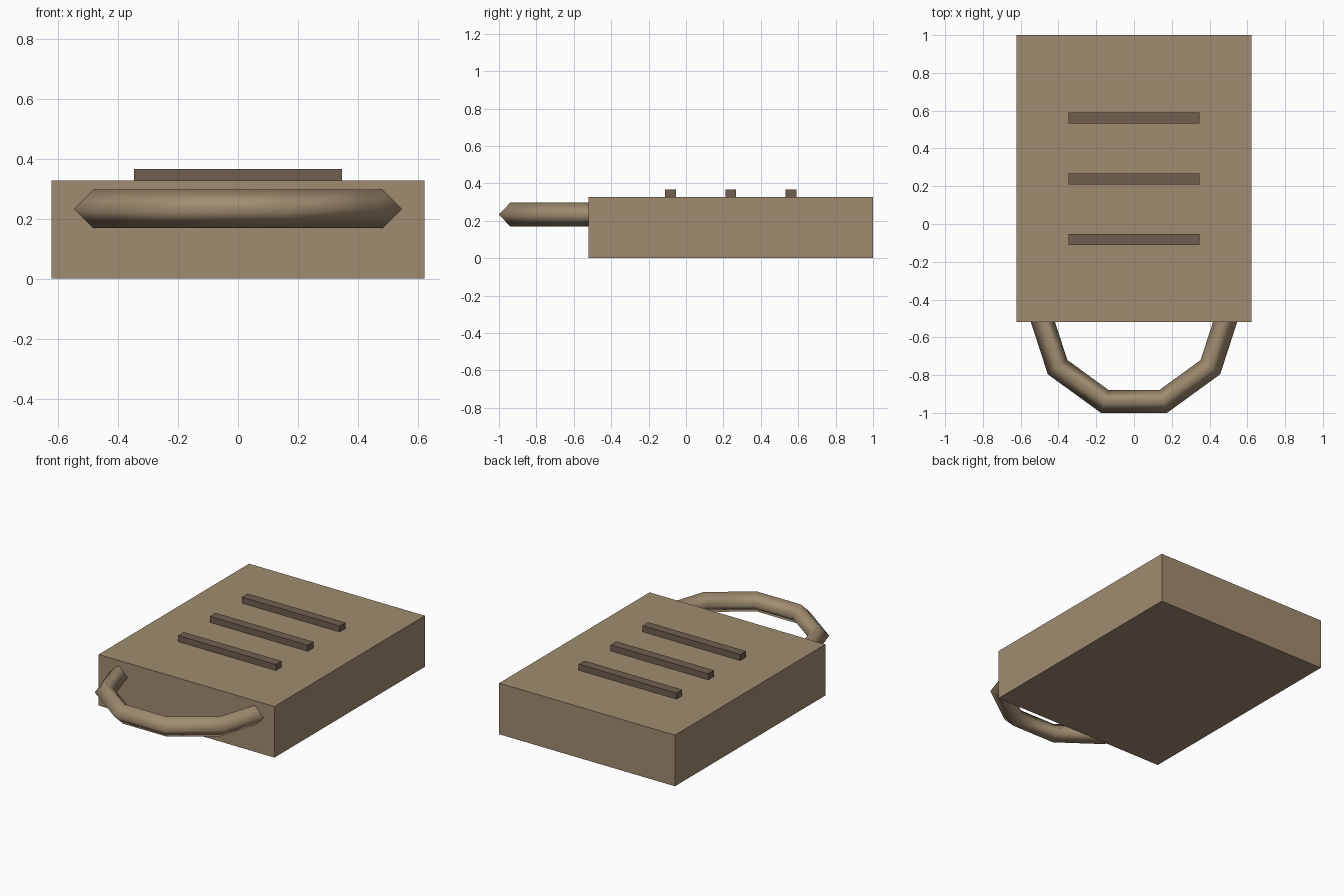
import bpy
import bmesh
from math import cos, sin, pi

cube = bpy.data.objects.get("Cube")
if cube:
    bpy.data.objects.remove(cube, do_unlink=True)


def make_material(name, rgb):
    mat = bpy.data.materials.new(name)
    mat.use_nodes = True
    mat.diffuse_color = (*rgb, 1)
    mat.node_tree.nodes["Principled BSDF"].inputs["Base Color"].default_value = (*rgb, 1)
    return mat


tan = make_material("tan", (0.352, 0.262, 0.162))
brown = make_material("dark brown", (0.162, 0.117, 0.080))


def add_object(name, bm, mat, smooth=False):
    mesh = bpy.data.meshes.new(name)
    bmesh.ops.recalc_face_normals(bm, faces=bm.faces)
    for face in bm.faces:
        face.smooth = smooth
    bm.to_mesh(mesh)
    bm.free()
    mesh.materials.append(mat)
    obj = bpy.data.objects.new(name, mesh)
    bpy.context.collection.objects.link(obj)
    return obj


def add_box(name, size, centre, mat):
    bm = bmesh.new()
    bmesh.ops.create_cube(bm, size=1)
    bmesh.ops.scale(bm, vec=size, verts=bm.verts)
    obj = add_object(name, bm, mat)
    obj.location = centre
    return obj


# Main block
height = 0.327
add_box("body", (1.244, 1.52, height), (0, 0.24, height / 2), tan)

# Raised ribs across the top
for i, y in enumerate((-0.083, 0.239, 0.562)):
    add_box(f"rib_{i + 1}", (0.692, 0.058, 0.078), (0, y, height), brown)

# Handle: half ring of five straight segments with a diamond cross-section
major, minor, segments, sides = 0.5, 0.064, 5, 4
centre_y, centre_z = -0.464, 0.233
bm = bmesh.new()
rings = []
for i in range(segments + 1):
    a = pi + pi * i / segments
    ring = []
    for j in range(sides):
        b = 2 * pi * j / sides
        r = major + minor * cos(b)
        ring.append(bm.verts.new((r * cos(a), r * sin(a), minor * sin(b))))
    rings.append(ring)
for r0, r1 in zip(rings, rings[1:]):
    for j in range(sides):
        k = (j + 1) % sides
        bm.faces.new((r0[j], r1[j], r1[k], r0[k]))
handle = add_object("handle", bm, tan, smooth=True)
handle.location = (0, centre_y, centre_z)
